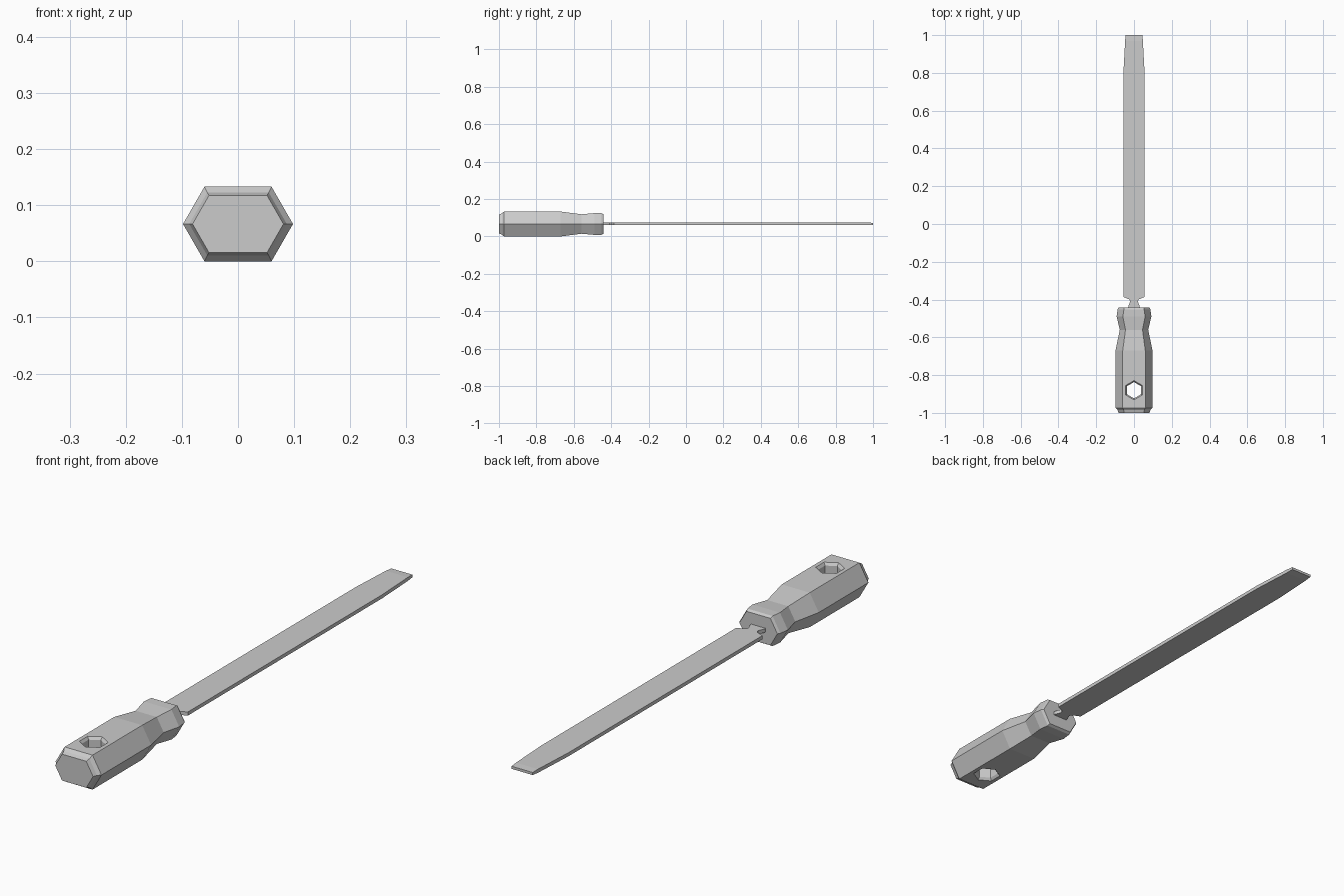
import bpy, bmesh
from math import sin, cos, pi

cube = bpy.data.objects.get("Cube")
if cube:
    bpy.data.objects.remove(cube, do_unlink=True)

MID = 0.0665  # height of the tool's long axis

steel = bpy.data.materials.new("light_grey")
steel.use_nodes = True
grey = (0.6, 0.6, 0.6, 1)
steel.diffuse_color = grey
steel.node_tree.nodes["Principled BSDF"].inputs["Base Color"].default_value = grey


def loft(name, rings):
    """Skin equal-length rings of points and cap both ends."""
    bm = bmesh.new()
    loops = [[bm.verts.new(p) for p in ring] for ring in rings]
    for a, b in zip(loops, loops[1:]):
        for i in range(len(a)):
            j = (i + 1) % len(a)
            bm.faces.new((a[i], a[j], b[j], b[i]))
    bm.faces.new(loops[0])
    bm.faces.new(loops[-1])
    bmesh.ops.recalc_face_normals(bm, faces=bm.faces)
    mesh = bpy.data.meshes.new(name)
    bm.to_mesh(mesh)
    bm.free()
    mesh.materials.append(steel)
    obj = bpy.data.objects.new(name, mesh)
    bpy.context.collection.objects.link(obj)
    return obj


def handle_ring(y, half_w, half_h):
    flat = half_w - half_h * 0.575
    return [(x, y, MID + z) for x, z in (
        (half_w, 0), (flat, half_h), (-flat, half_h),
        (-half_w, 0), (-flat, -half_h), (flat, -half_h))]


# Handle: y, half width, half height, from butt to collar
handle = loft("handle", [handle_ring(*s) for s in (
    (-1.0, 0.081, 0.051), (-0.985, 0.087, 0.056), (-0.973, 0.098, 0.0665),
    (-0.67, 0.098, 0.0665), (-0.56, 0.075, 0.052), (-0.49, 0.092, 0.058),
    (-0.452, 0.087, 0.058), (-0.442, 0.081, 0.052))])


# Hanging hole with chamfered rims
def hole_ring(z, r):
    return [(r * sin(i * pi / 3), -0.88 + r * cos(i * pi / 3), MID + z)
            for i in range(6)]


cutter = loft("hole_cutter", [hole_ring(z, r) for z, r in (
    (-0.0765, 0.059), (-0.0565, 0.043), (0.0565, 0.043), (0.0765, 0.059))])
cutter.hide_render = True
cut = handle.modifiers.new("hanging_hole", "BOOLEAN")
cut.object = cutter
cut.solver = "EXACT"
bpy.context.view_layer.objects.active = handle
bpy.ops.object.modifier_apply(modifier=cut.name)
bpy.data.objects.remove(cutter, do_unlink=True)


# Blade with waisted tang: y, half width, half thickness
def blade_ring(y, w, t):
    return [(x, y, MID + 0.001 + z)
            for x, z in ((w, -t), (w, t), (-w, t), (-w, -t))]


loft("blade", [blade_ring(*s) for s in (
    (-0.46, 0.032, 0.007), (-0.435, 0.03, 0.007), (-0.41, 0.02, 0.007),
    (-0.4, 0.024, 0.007), (-0.386, 0.056, 0.007), (0.8, 0.056, 0.007),
    (0.97, 0.047, 0.007), (1.0, 0.045, 0.005))])
